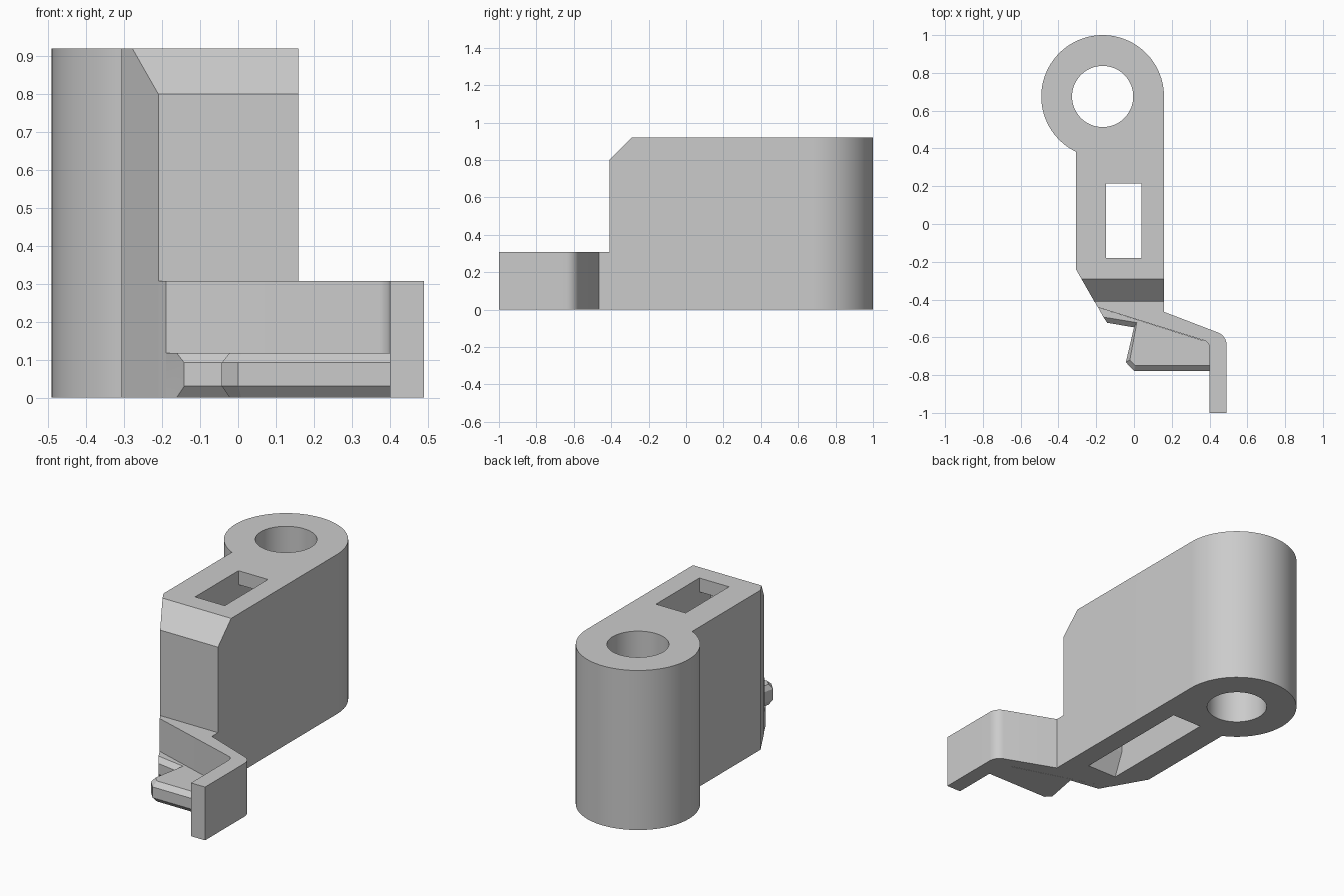
import bpy, bmesh
from math import sin, cos, radians
from mathutils import Vector

cube = bpy.data.objects.get("Cube")
if cube:
    bpy.data.objects.remove(cube, do_unlink=True)

grey = bpy.data.materials.new("light grey")
grey.use_nodes = True
grey.diffuse_color = (0.6, 0.6, 0.6, 1)
grey.node_tree.nodes["Principled BSDF"].inputs["Base Color"].default_value = (0.6, 0.6, 0.6, 1)


def arc(cx, cy, r, start, end, steps):
    """Points along a circular arc, angles in degrees."""
    angles = [radians(start + (end - start) * i / steps) for i in range(steps + 1)]
    return [(cx + r * cos(a), cy + r * sin(a)) for a in angles]


def loft(name, rings):
    """Closed solid through rings of equal point count."""
    bm = bmesh.new()
    loops = [[bm.verts.new(p) for p in ring] for ring in rings]
    n = len(loops[0])
    for low, high in zip(loops, loops[1:]):
        for i in range(n):
            j = (i + 1) % n
            bm.faces.new((low[i], low[j], high[j], high[i]))
    bm.faces.new(loops[0][::-1])
    bm.faces.new(loops[-1])
    bmesh.ops.recalc_face_normals(bm, faces=bm.faces)
    mesh = bpy.data.meshes.new(name)
    bm.to_mesh(mesh)
    bm.free()
    obj = bpy.data.objects.new(name, mesh)
    mesh.materials.append(grey)
    bpy.context.collection.objects.link(obj)
    return obj


def upright(name, outline, z0, z1):
    return loft(name, [[(x, y, z) for x, y in outline] for z in (z0, z1)])


def sideways(name, outline, x0, x1):
    return loft(name, [[(x, y, z) for y, z in outline] for x in (x0, x1)])


def select(obj):
    bpy.ops.object.select_all(action="DESELECT")
    obj.select_set(True)
    bpy.context.view_layer.objects.active = obj


def cut(obj, cutter):
    cutter.hide_render = True
    mod = obj.modifiers.new("cut", "BOOLEAN")
    mod.operation, mod.solver, mod.object = "DIFFERENCE", "EXACT", cutter
    select(obj)
    bpy.ops.object.modifier_apply(modifier=mod.name)
    bpy.data.objects.remove(cutter, do_unlink=True)


# Main body with the round pivot boss
H = 0.92
BX, BY = -0.166, 0.675
outline = arc(BX, BY, 0.325, 0, 244.3, 56)
outline += [(-0.307, -0.24), (-0.21, -0.41), (0.159, -0.41)]
body = upright("body", outline, 0, H)

# Pivot hole, sloped front top edge, and stepped slot
cut(body, upright("pivot_hole", arc(BX, BY, 0.162, 0, 354.375, 63), -0.1, 1.1))
cut(body, sideways("top_chamfer", [(-0.53, 0.68), (-0.53, 1.1), (-0.11, 1.1)], -0.6, 0.6))
slot = [(-0.34, -0.01), (-0.28, 0.13), (-0.28, 0.84), (-0.18, 0.84), (-0.18, 1),
        (0.215, 1), (0.215, 0.84), (0.385, 0.84), (0.385, -0.01)]
cut(body, sideways("slot", slot, -0.148, 0.041))

# Cranked arm reaching forward
arm_outline = [(-0.21, -0.41), (-0.19, -0.442)]
arm_outline += arc(0.36, -0.655, 0.04, 72, 0, 6)
arm_outline += [(0.4, -1), (0.49, -1)]
arm_outline += arc(0.42, -0.64, 0.07, 0, 68, 8)
arm_outline += [(0.159, -0.465), (0.159, -0.41)]
arm = upright("arm", arm_outline, 0, 0.307)

# Bevelled hook plate under the arm
wide = [(-0.19, -0.442), (-0.142, -0.523), (0, -0.547), (-0.043, -0.732),
        (0, -0.778), (0.4, -0.778), (0.4, -0.62), (0.36, -0.615)]
narrow = [(-0.19, -0.442), (-0.162, -0.493), (0.015, -0.522), (-0.022, -0.72),
          (0.008, -0.75), (0.4, -0.75), (0.4, -0.62), (0.36, -0.615)]
levels = [(narrow, 0), (wide, 0.03), (wide, 0.092), (narrow, 0.118)]
hook = loft("hook_plate", [[(x, y, z) for x, y in ring] for ring, z in levels])

for obj in (body, arm, hook):
    select(obj)
    bpy.ops.object.shade_smooth_by_angle(angle=radians(20))
